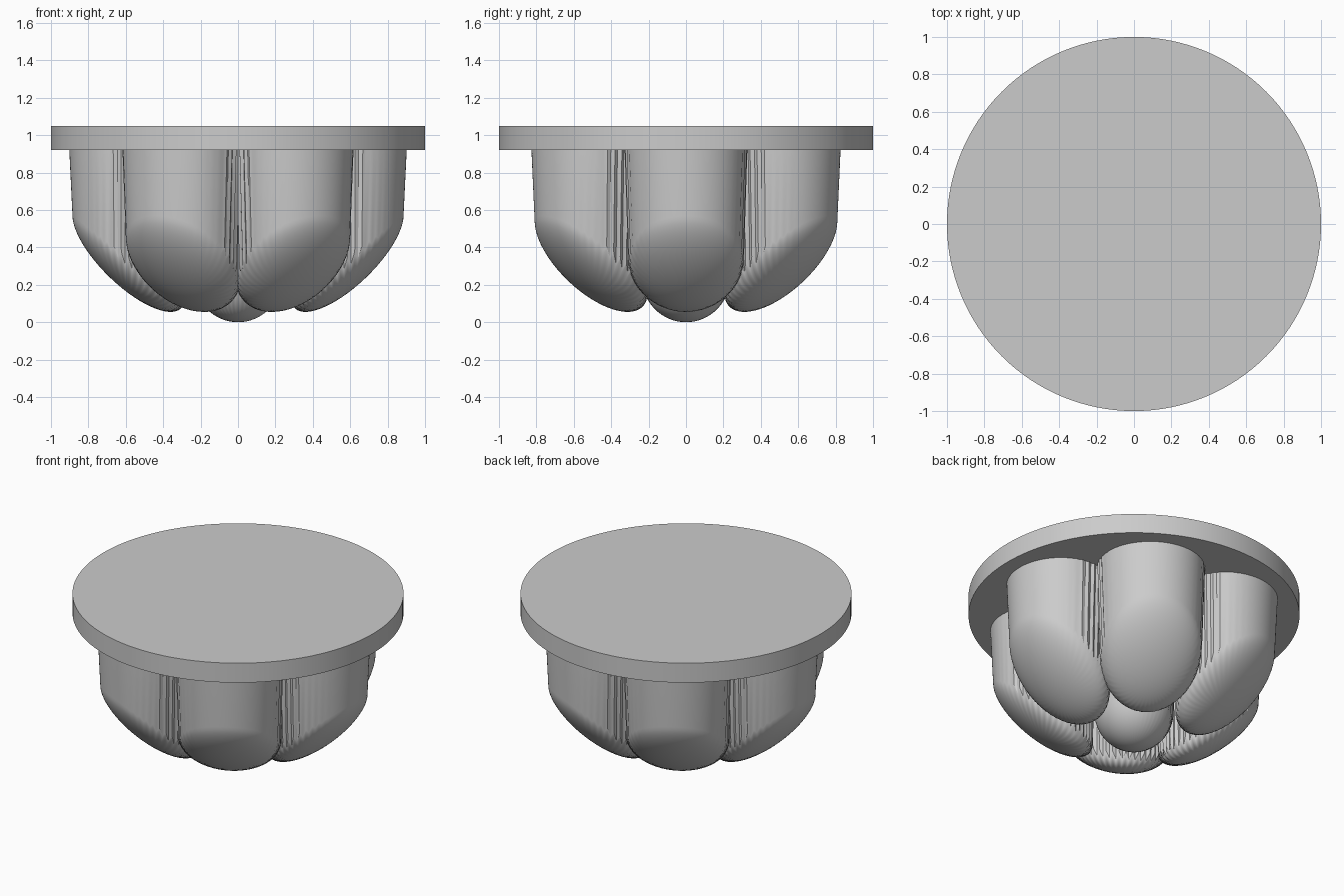
import bpy, bmesh
from math import sin, cos, pi, radians, sqrt

cube = bpy.data.objects.get("Cube")
if cube:
    bpy.data.objects.remove(cube)

grey = bpy.data.materials.new("plain_grey")
grey.use_nodes = True
grey.diffuse_color = (0.6, 0.6, 0.6, 1)
bsdf = next(n for n in grey.node_tree.nodes if n.type == 'BSDF_PRINCIPLED')
bsdf.inputs["Base Color"].default_value = grey.diffuse_color

PLATE_BOTTOM, PLATE_TOP = 0.92, 1.05


def finish(bm, name):
    bmesh.ops.recalc_face_normals(bm, faces=bm.faces)
    mesh = bpy.data.meshes.new(name)
    bm.to_mesh(mesh)
    bm.free()
    mesh.materials.append(grey)
    obj = bpy.data.objects.new(name, mesh)
    bpy.context.collection.objects.link(obj)
    bpy.ops.object.select_all(action='DESELECT')
    obj.select_set(True)
    bpy.context.view_layer.objects.active = obj
    bpy.ops.object.shade_smooth_by_angle(angle=radians(28))
    return obj


def lobe(name, reach, height, length, width, depth, tilt, segs=96, rings=16):
    """Slanted half ellipsoid whose jagged rim is drawn up into fluted, flaring walls."""
    bm = bmesh.new()
    drop = depth * sqrt(1 - tilt * tilt)

    def point(p, q, w):
        return (reach + length * p, width * q, height + tilt * depth * p - drop * w)

    pole = bm.verts.new(point(0, 0, 1))
    columns = []
    for s in range(segs):
        t = 2 * pi * s / segs
        # Alternate columns stop short of the equator, except at the smooth nose
        notch = (s % 2) * min(1, max(0, 1.25 * (0.85 - cos(t))))
        end = pi / 2 - radians(16) * notch
        column = []
        for i in range(1, rings + 1):
            a = end * i / rings
            column.append(bm.verts.new(point(sin(a) * cos(t), sin(a) * sin(t), cos(a))))
        flare = 1.06 * sin(end)
        x, y, _ = point(flare * cos(t), flare * sin(t), 0)
        column.append(bm.verts.new((x, y, PLATE_BOTTOM + 0.02)))
        columns.append(column)

    for s, a in enumerate(columns):
        b = columns[(s + 1) % segs]
        bm.faces.new((pole, a[0], b[0]))
        for i in range(rings):
            bm.faces.new((a[i], a[i + 1], b[i + 1], b[i]))
    bm.faces.new([c[-1] for c in columns])
    return finish(bm, name)


# Round plate on top
bm = bmesh.new()
bmesh.ops.create_cone(bm, cap_ends=True, segments=128, radius1=1, radius2=1,
                      depth=PLATE_TOP - PLATE_BOTTOM)
bmesh.ops.translate(bm, verts=bm.verts, vec=(0, 0, (PLATE_TOP + PLATE_BOTTOM) / 2))
finish(bm, "round_plate")

# Six slanted lobes in a ring
for n in range(6):
    petal = lobe(f"outer_lobe_{n + 1}", reach=0.585, height=0.349, length=0.30,
                 width=0.31, depth=0.294, tilt=0.75)
    petal.rotation_euler.z = n * pi / 3

# Upright lobe in the middle
lobe("centre_lobe", reach=0, height=0.25, length=0.24, width=0.24, depth=0.25, tilt=0)
